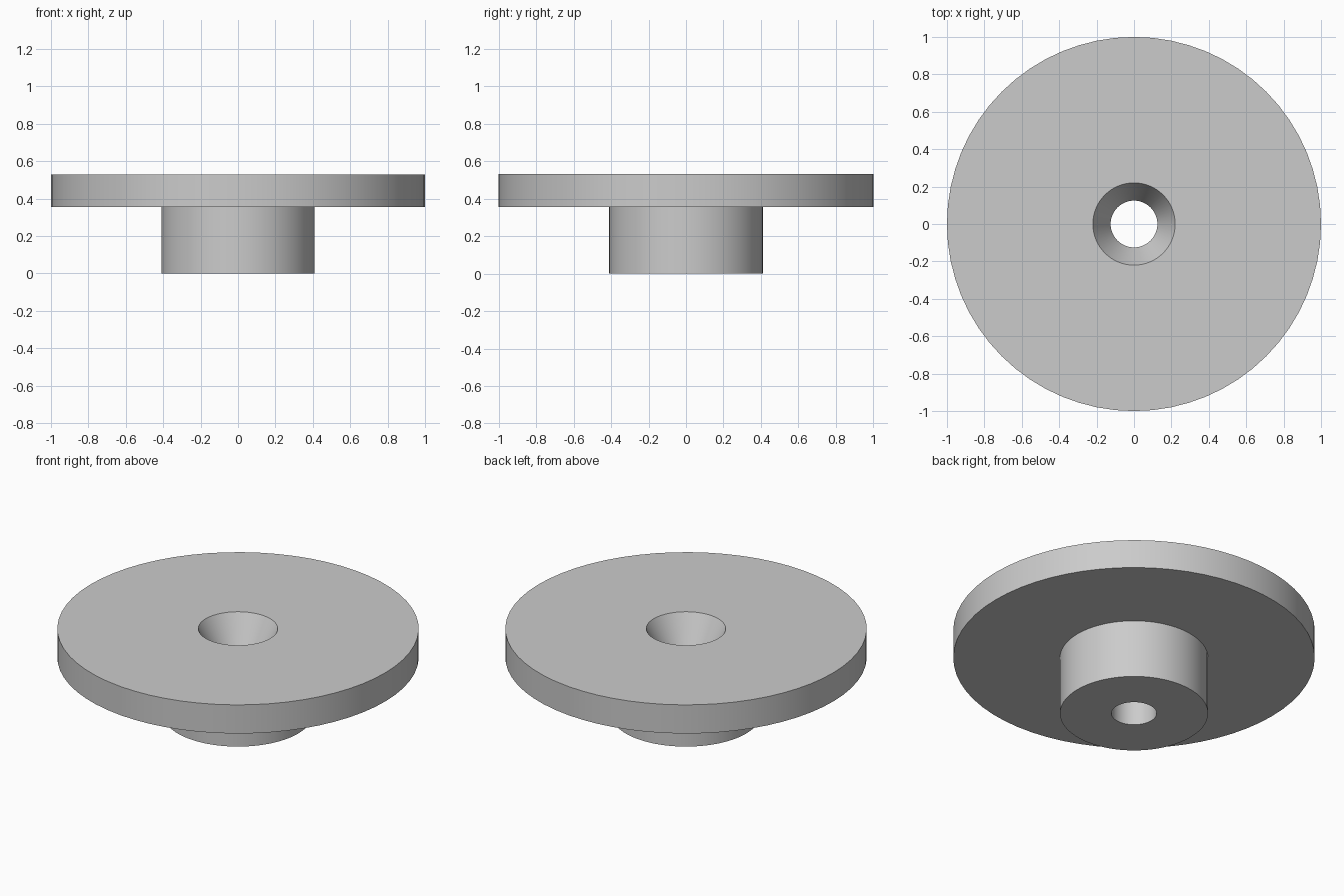
import bpy
import math

cube = bpy.data.objects.get("Cube")
if cube:
    bpy.data.objects.remove(cube, do_unlink=True)

# Plain grey material
GREY = (0.6, 0.6, 0.6, 1.0)
grey = bpy.data.materials.new("plain_grey")
grey.use_nodes = True
grey.diffuse_color = GREY
grey.node_tree.nodes["Principled BSDF"].inputs["Base Color"].default_value = GREY


def lathe(name, profile, segments):
    """Spin a closed (radius, height) profile counter-clockwise around z."""
    count = len(profile)
    verts, faces = [], []
    for s in range(segments):
        angle = math.tau * s / segments
        verts += [(r * math.cos(angle), r * math.sin(angle), z) for r, z in profile]
        a, b = s * count, (s + 1) % segments * count
        for i in range(count):
            j = (i + 1) % count
            faces.append((a + i, b + i, b + j, a + j))
    mesh = bpy.data.meshes.new(name)
    mesh.from_pydata(verts, [], faces)
    mesh.materials.append(grey)
    obj = bpy.data.objects.new(name, mesh)
    bpy.context.collection.objects.link(obj)
    return obj


# Dimensions
disc_radius, hub_radius = 1.0, 0.41
bore_radius, sink_radius = 0.125, 0.22
top, disc_bottom = 0.53, 0.355

# Flanged hub with a through bore and a conical countersink at the top
hub = lathe("flanged_hub", [
    (bore_radius, 0),
    (hub_radius, 0),
    (hub_radius, disc_bottom),
    (disc_radius, disc_bottom),
    (disc_radius, top),
    (sink_radius, top),
    (bore_radius, disc_bottom),
], 64)

bpy.ops.object.select_all(action="DESELECT")
hub.select_set(True)
bpy.context.view_layer.objects.active = hub
bpy.ops.object.shade_smooth_by_angle(angle=math.radians(25))
